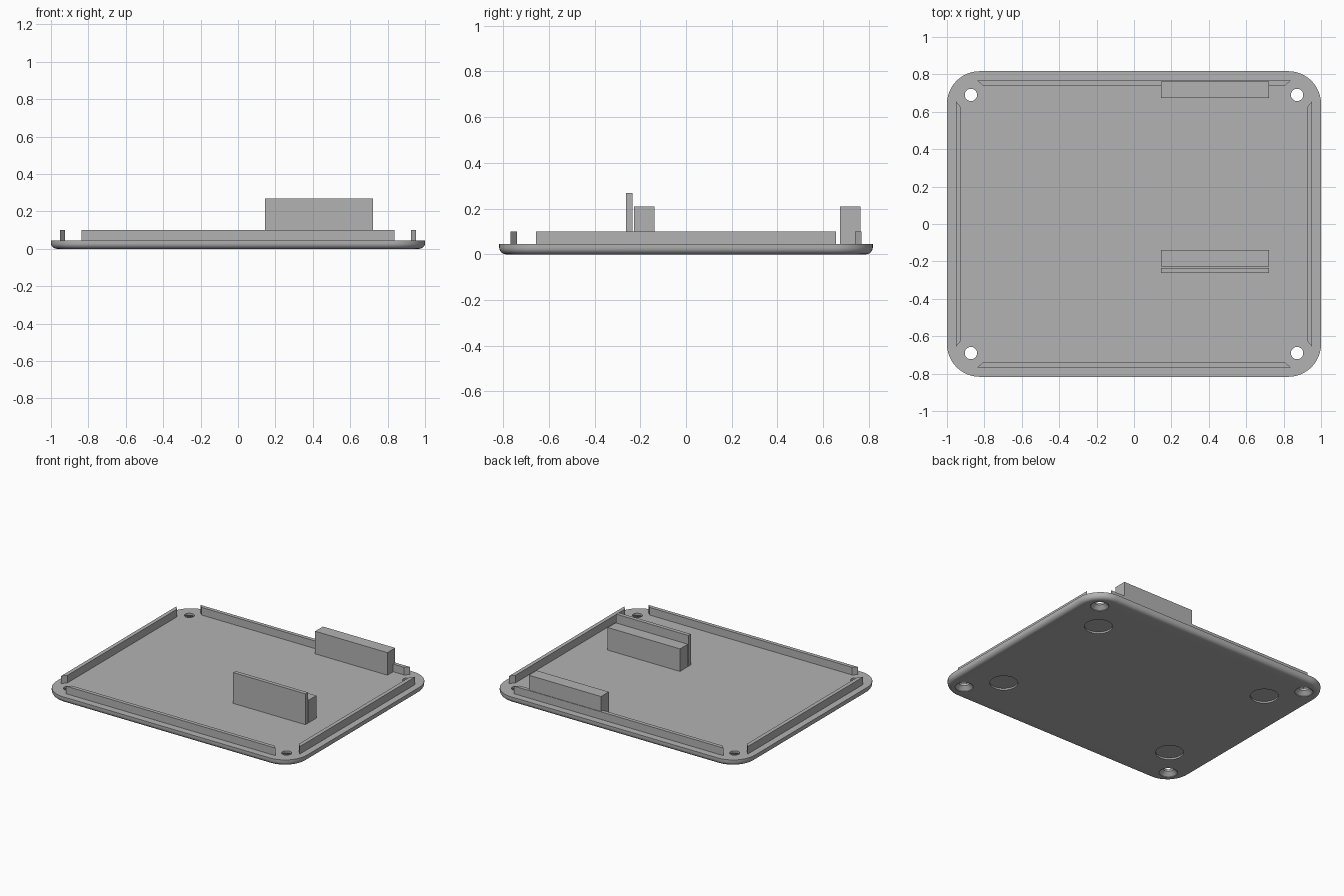
import bpy, bmesh, math

cube = bpy.data.objects.get("Cube")
if cube:
    bpy.data.objects.remove(cube, do_unlink=True)

grey = bpy.data.materials.new("plain grey")
grey.use_nodes = True
grey.diffuse_color = (0.45, 0.45, 0.45, 1)
grey.node_tree.nodes["Principled BSDF"].inputs["Base Color"].default_value = (0.45, 0.45, 0.45, 1)

HALF_X, HALF_Y, CORNER = 1.0, 0.817, 0.175
PLATE_TOP, FILLET = 0.045, 0.03
RIB_TOP = 0.1


def loft(name, sections):
    """Closed solid through a stack of matching point loops."""
    bm = bmesh.new()
    rings = [[bm.verts.new(p) for p in loop] for loop in sections]
    count = len(rings[0])
    for low, high in zip(rings, rings[1:]):
        for i in range(count):
            j = (i + 1) % count
            bm.faces.new((low[i], low[j], high[j], high[i]))
    bm.faces.new(rings[0][::-1])
    bm.faces.new(rings[-1])
    bmesh.ops.recalc_face_normals(bm, faces=bm.faces)
    mesh = bpy.data.meshes.new(name)
    bm.to_mesh(mesh)
    bm.free()
    mesh.materials.append(grey)
    obj = bpy.data.objects.new(name, mesh)
    bpy.context.collection.objects.link(obj)
    return obj


def rounded_loop(inset, z, steps=12):
    """Rounded rectangle, pulled in by the inset."""
    points = []
    for k, (sx, sy) in enumerate(((1, 1), (-1, 1), (-1, -1), (1, -1))):
        for i in range(steps + 1):
            a = math.pi / 2 * (k + i / steps)
            r = CORNER - inset
            points.append((sx * (HALF_X - CORNER) + r * math.cos(a),
                           sy * (HALF_Y - CORNER) + r * math.sin(a), z))
    return points


def circle(x, y, z, r, n=32):
    turns = [2 * math.pi * i / n for i in range(n)]
    return [(x + r * math.cos(a), y + r * math.sin(a), z) for a in turns]


def prism(name, outline, z0, z1):
    return loft(name, [[(x, y, z) for x, y in outline] for z in (z0, z1)])


def block(name, x0, x1, y0, y1, top):
    # sunk slightly into the plate
    return prism(name, [(x0, y0), (x1, y0), (x1, y1), (x0, y1)], PLATE_TOP - 0.005, top)


# Base plate with a rounded lower edge
angles = [math.pi / 2 * i / 6 for i in range(7)]
layers = [rounded_loop(FILLET * (1 - math.sin(a)), FILLET * (1 - math.cos(a))) for a in angles]
plate = loft("base_plate", layers + [rounded_loop(0, PLATE_TOP)])

# Countersunk screw holes and shallow foot recesses, cut from the plate
cutters = []
for sx in (-1, 1):
    for sy in (-1, 1):
        x, y = sx * 0.872, sy * 0.69
        profile = [(-0.01, 0.06), (0.004, 0.06), (0.03, 0.033), (0.08, 0.033)]
        cutters.append(loft("screw_hole_cutter", [circle(x, y, z, r) for z, r in profile]))
        x, y = sx * 0.708, sy * 0.482
        cutters.append(loft("foot_recess_cutter", [circle(x, y, z, 0.092) for z in (-0.02, 0.012)]))
bpy.context.view_layer.objects.active = plate
for cutter in cutters:
    cutter.hide_render = True
    cut = plate.modifiers.new("cut", 'BOOLEAN')
    cut.operation = 'DIFFERENCE'
    cut.solver = 'EXACT'
    cut.object = cutter
    bpy.ops.object.modifier_apply(modifier=cut.name)
    bpy.data.objects.remove(cutter, do_unlink=True)

bpy.ops.object.select_all(action='DESELECT')
plate.select_set(True)
bpy.ops.object.shade_smooth_by_angle(angle=math.radians(32))

# Locating ribs with mitred ends
for label, s in (("front", -1), ("back", 1)):
    prism(label + "_rib", [(-0.838, s * 0.767), (0.838, s * 0.767),
                           (0.808, s * 0.74), (-0.808, s * 0.74)], PLATE_TOP - 0.005, RIB_TOP)
for label, s in (("right", -1), ("left", 1)):
    prism(label + "_rib", [(s * 0.953, -0.657), (s * 0.953, 0.657),
                           (s * 0.925, 0.625), (s * 0.925, -0.625)], PLATE_TOP - 0.005, RIB_TOP)

# Support blocks and the taller stop wall
block("back_support", 0.145, 0.722, 0.674, 0.763, 0.208)
block("middle_support", 0.145, 0.722, -0.227, -0.138, 0.208)
block("stop_wall", 0.145, 0.722, -0.262, -0.234, 0.268)
